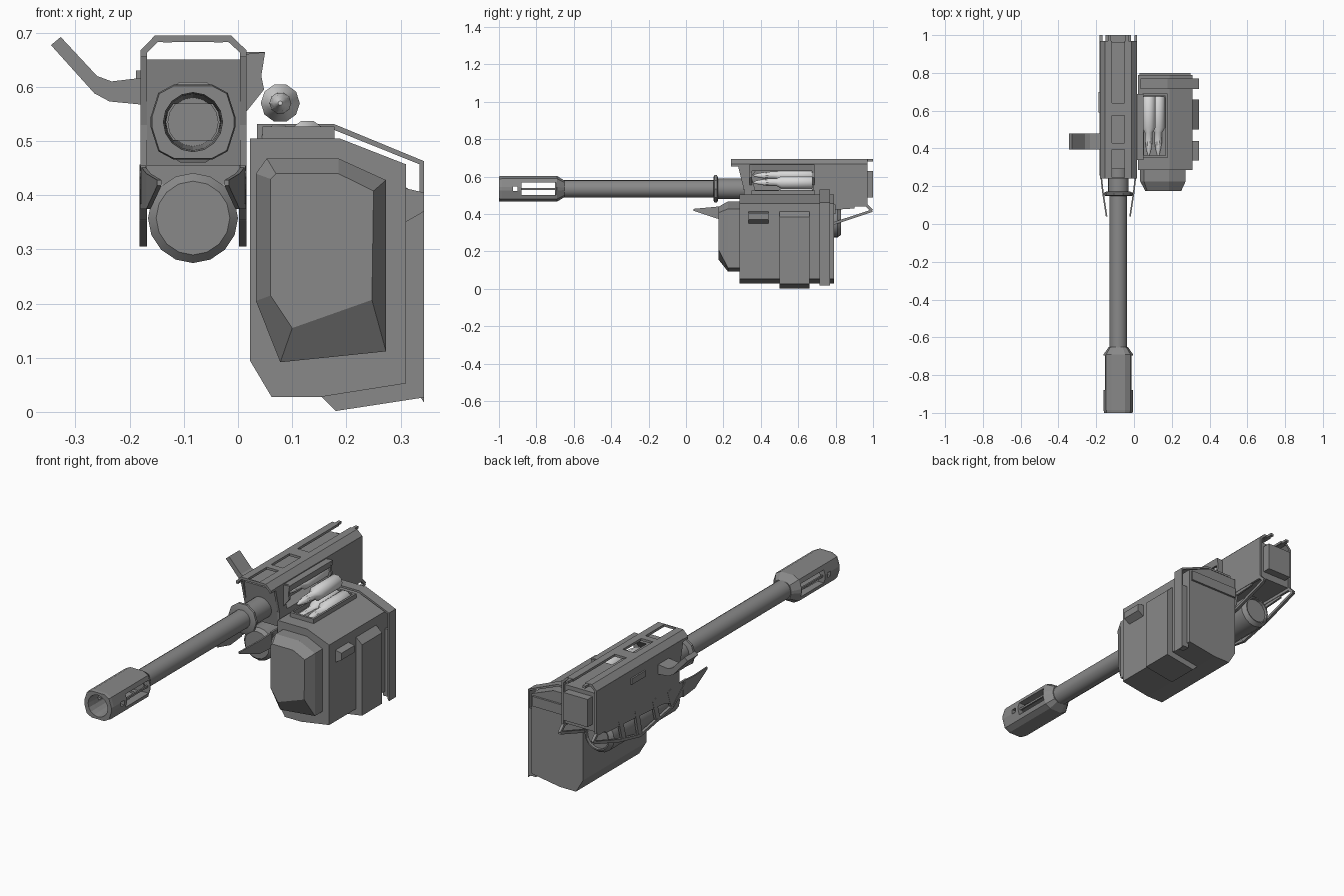
import bpy, bmesh, math
from mathutils import Vector

CX, CZ = -0.083, 0.535          # barrel axis


def material(name, v):
    m = bpy.data.materials.new(name)
    m.diffuse_color = (v, v, v, 1)
    return m


STEEL = material("steel grey", 0.25)
SHELL = material("pale shell", 0.7)


def finish(name, bm, mat=STEEL, smooth=False):
    bmesh.ops.recalc_face_normals(bm, faces=bm.faces)
    me = bpy.data.meshes.new(name)
    bm.to_mesh(me)
    bm.free()
    ob = bpy.data.objects.new(name, me)
    bpy.context.collection.objects.link(ob)
    me.materials.append(mat)
    if smooth:
        bpy.ops.object.select_all(action='DESELECT')
        ob.select_set(True)
        bpy.context.view_layer.objects.active = ob
        bpy.ops.object.shade_smooth_by_angle(angle=math.radians(35))
    return ob


def loft(name, rings, mat=STEEL, smooth=False):
    """Skin equal-length rings of points and cap both ends."""
    bm = bmesh.new()
    vs = [[bm.verts.new(p) for p in r] for r in rings]
    n = len(vs[0])
    for a, b in zip(vs, vs[1:]):
        for i in range(n):
            j = (i + 1) % n
            bm.faces.new((a[i], a[j], b[j], b[i]))
    bm.faces.new(vs[0])
    bm.faces.new(vs[-1])
    return finish(name, bm, mat, smooth)


def prism_y(name, pts, y0, y1):
    return loft(name, [[(x, y, z) for x, z in pts] for y in (y0, y1)])


def prism_x(name, pts, x0, x1):
    return loft(name, [[(x, y, z) for y, z in pts] for x in (x0, x1)])


def box(name, x0, x1, y0, y1, z0, z1):
    return prism_y(name, [(x0, z0), (x1, z0), (x1, z1), (x0, z1)], y0, y1)


def lathe(name, prof, cx=CX, cz=CZ, n=16, mat=STEEL, smooth=True):
    """Turn (y, radius) pairs about an axis along y."""
    ang = [2 * math.pi * i / n for i in range(n)]
    return loft(name, [[(cx + r * math.cos(a), y, cz + r * math.sin(a)) for a in ang]
                       for y, r in prof], mat, smooth)


def cut(ob, cutter):
    m = ob.modifiers.new("cut", 'BOOLEAN')
    m.operation, m.solver, m.object = 'DIFFERENCE', 'EXACT', cutter
    cutter.hide_render = True
    cutter.hide_viewport = True


def strut(name, p, q, w, t):
    """Flat bar from p to q: w wide in x, t thick."""
    p, q = Vector(p), Vector(q)
    side = Vector((w / 2, 0, 0))
    up = (q - p).cross(side).normalized() * t / 2
    return loft(name, [[c + side + up, c - side + up, c - side - up, c + side - up]
                       for c in (p, q)])


# Barrel with collar
lathe("barrel", [(-0.70, 0.047), (0.16, 0.047)])
lathe("barrel_collar", [(0.148, 0.068), (0.153, 0.078), (0.165, 0.078), (0.172, 0.062)], n=10)
lathe("barrel_sleeve", [(0.165, 0.055), (0.32, 0.055)])

# Muzzle brake: faceted body, bore and side slots
quarter = [(0.078, 0.010), (0.064, 0.054), (0.036, 0.069)]
octo = (quarter + [(-x, z) for x, z in reversed(quarter)]
        + [(-x, -z) for x, z in quarter] + [(x, -z) for x, z in reversed(quarter)])
muzzle = loft("muzzle_brake", [[(CX + x * s, y, CZ + z * s) for x, z in octo]
                               for y, s in ((-1, 0.97), (-0.985, 1), (-0.69, 1), (-0.65, 0.64))])
cut(muzzle, lathe("bore_cutter", [(-1.05, 0.058), (-0.96, 0.052), (-0.72, 0.045)], smooth=False))
cut(muzzle, box("slot_cutter", CX - 0.1, CX + 0.1, -0.88, -0.695, 0.502, 0.568))
cut(muzzle, box("vent_cutter", CX - 0.1, CX + 0.1, -0.925, -0.90, 0.523, 0.547))
for s in (-1, 1):
    box("muzzle_rib", CX + s * 0.062 - 0.004, CX + s * 0.062 + 0.004, -0.89, -0.69, 0.530, 0.540)

# Receiver: side walls, chamfered slotted cover, inner block
wall = [(0.275, 0.668), (0.31, 0.53), (0.31, 0.44), (0.97, 0.44), (0.97, 0.668)]
left_wall = prism_x("left_wall", wall, -0.18, -0.168)
right_wall = prism_x("right_wall", wall, 0.004, 0.016)
cover = prism_y("top_cover", [(-0.18, 0.655), (-0.18, 0.667), (-0.153, 0.695), (-0.013, 0.695),
                              (0.016, 0.667), (0.016, 0.655), (0.004, 0.655), (0.004, 0.663),
                              (-0.018, 0.683), (-0.148, 0.683), (-0.168, 0.663), (-0.168, 0.655)],
                0.24, 0.97)
for y0, y1 in ((0.245, 0.395), (0.43, 0.575), (0.64, 1.02)):
    cut(cover, box("cover_slot_cutter", CX - 0.033, CX + 0.033, y0, y1, 0.67, 0.72))
for x in (-0.13, -0.036):
    box("cover_rail", x - 0.008, x + 0.008, 0.24, 1.0, 0.682, 0.694)
block = prism_x("receiver_block", [(0.29, 0.65), (0.32, 0.455), (0.96, 0.455), (0.96, 0.65)],
                -0.168, 0.004)
box("rear_buffer", -0.15, -0.015, 0.95, 1.0, 0.49, 0.63)

# Feed window on the right with a flared hood
window = prism_x("window_cutter", [(0.35, 0.60), (0.37, 0.53), (0.68, 0.53), (0.68, 0.64),
                                   (0.65, 0.655), (0.39, 0.655)], -0.05, 0.06)
cut(right_wall, window)
cut(block, window)
prism_y("feed_hood", [(0.006, 0.664), (0.05, 0.664), (0.043, 0.63), (0.035, 0.63),
                      (0.04, 0.654), (0.006, 0.654)], 0.35, 0.68)
for y in (0.34, 0.675):
    prism_y("hood_cheek", [(0.01, 0.66), (0.05, 0.664), (0.043, 0.62), (0.048, 0.595),
                           (0.016, 0.555)], y, y + 0.012)

# Cartridges
for x, z in ((0.005, 0.607), (0.078, 0.57), (0.128, 0.503), (0.075, 0.495)):
    lathe("cartridge", [(0.675, 0.033), (0.67, 0.036), (0.51, 0.036), (0.485, 0.021), (0.43, 0.02),
                        (0.39, 0.013), (0.36, 0.004)], x, z, 10, SHELL)

# Charging lever on the left
prism_y("lever", [(-0.175, 0.617), (-0.233, 0.61), (-0.26, 0.62), (-0.327, 0.692), (-0.345, 0.677),
                  (-0.265, 0.588), (-0.237, 0.573), (-0.175, 0.567)], 0.395, 0.48)
box("lever_stop", -0.188, -0.175, 0.59, 0.70, 0.60, 0.63)

# Recoil cylinder under the receiver
lathe("recoil_cylinder", [(0.27, 0.068), (0.285, 0.083), (0.81, 0.083), (0.83, 0.068)],
      CX, 0.358, 16)
cut(bpy.data.objects["recoil_cylinder"],
    lathe("cylinder_end_cutter", [(0.815, 0.062), (0.9, 0.062)], CX, 0.358, 16, smooth=False))

# Side frames, cradle struts and front fins, mirrored about the barrel
for s in (-1, 1):
    x = CX + s * 0.092
    path = [(0.26, 0.44), (0.36, 0.36), (0.62, 0.312), (0.79, 0.35), (0.995, 0.418), (0.96, 0.452)]
    for a, b in zip(path, path[1:]):
        strut("side_frame", (x, *a), (x, *b), 0.014, 0.014)
    for y, z in ((0.36, 0.36), (0.48, 0.34), (0.62, 0.312), (0.75, 0.345)):
        strut("frame_strut", (x, y, z), (x, y + 0.03, 0.45), 0.012, 0.03)
    prism_x("frame_plate", [(0.25, 0.455), (0.25, 0.385), (0.36, 0.375), (0.44, 0.40), (0.9, 0.43),
                            (0.9, 0.455)], x - 0.005, x + 0.005)
    loft("front_fin", [[(CX + s * (o + d), y, z) for d, z in
                        ((0, lo), (0.008, lo), (0.008, hi), (0, hi))]
                       for y, o, lo, hi in ((0.04, 0.058, 0.418, 0.428), (0.17, 0.078, 0.375, 0.44),
                                            (0.28, 0.090, 0.375, 0.455))])
strut("frame_crossbar", (CX - 0.09, 0.62, 0.312), (CX - 0.05, 0.62, 0.312), 0.012, 0.012)
box("cradle_bridge", CX - 0.09, CX + 0.09, 0.45, 0.55, 0.42, 0.46)

# Ammunition box with faceted front lid
prism_y("ammo_box", [(0.022, 0.505), (0.187, 0.505), (0.31, 0.457), (0.31, 0.053),
                     (0.152, 0.028), (0.062, 0.028), (0.022, 0.095)], 0.285, 0.79)
outer = [(0.033, 0.44), (0.053, 0.468), (0.185, 0.468), (0.273, 0.428), (0.273, 0.112),
         (0.078, 0.092), (0.033, 0.205)]
inner = [(0.06, 0.43), (0.07, 0.44), (0.185, 0.44), (0.25, 0.408), (0.247, 0.207),
         (0.1, 0.155), (0.06, 0.215)]
loft("box_lid", [[(x, y, z) for x, z in r]
                 for r, y in ((outer, 0.29), (outer, 0.225), (inner, 0.175))])

# Rib wrapping side and bottom, clasp, rear strap
rib = [(0.30, 0.415), (0.31, 0.415), (0.343, 0.385), (0.343, 0.027), (0.18, 0.002),
       (0.152, 0.03), (0.30, 0.06)]
prism_y("box_rib", rib, 0.50, 0.66)
prism_y("clasp", [(0.30, 0.415), (0.343, 0.405), (0.343, 0.37), (0.30, 0.345)], 0.335, 0.44)
prism_y("rear_strap", [(0.035, 0.531), (0.178, 0.531), (0.343, 0.463), (0.343, 0.018),
                       (0.335, 0.03), (0.335, 0.457), (0.176, 0.521), (0.048, 0.521),
                       (0.048, 0.5), (0.035, 0.5)], 0.715, 0.77)
box("strap_spacer", 0.30, 0.338, 0.73, 0.77, 0.03, 0.37)
box("box_hinge", 0.03, 0.30, 0.77, 0.80, 0.40, 0.45)

# Collar round the box opening
for n, x0, x1, y0, y1 in (("l", 0.045, 0.053, 0.35, 0.69), ("r", 0.168, 0.178, 0.35, 0.69),
                          ("f", 0.045, 0.178, 0.35, 0.362), ("b", 0.045, 0.178, 0.678, 0.69)):
    box("opening_collar_" + n, x0, x1, y0, y1, 0.50, 0.527)
